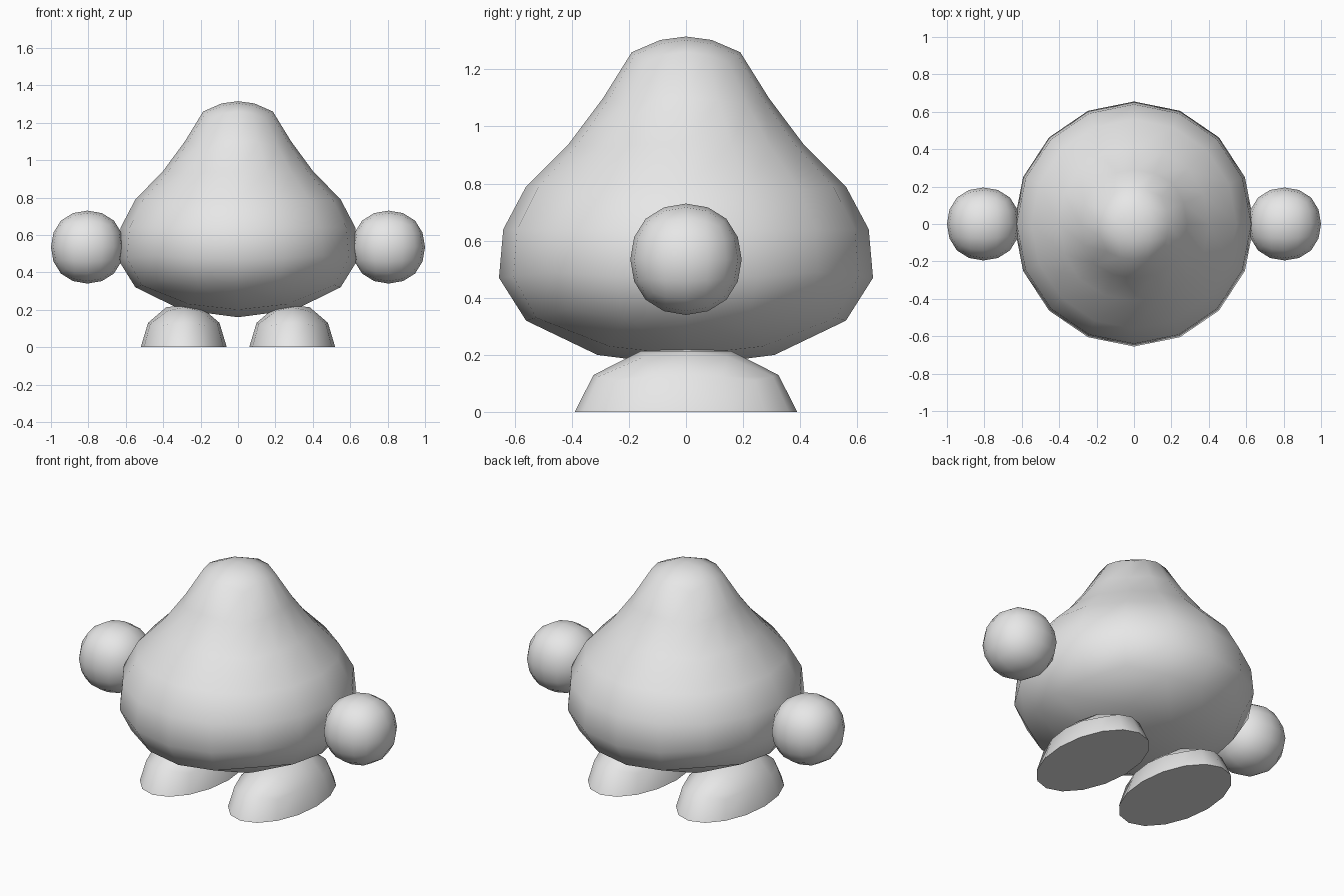
import bpy, bmesh, math

cube = bpy.data.objects.get("Cube")
if cube:
    bpy.data.objects.remove(cube, do_unlink=True)

grey = bpy.data.materials.new("light grey")
grey.use_nodes = True
grey.diffuse_color = (0.8, 0.8, 0.8, 1)
grey.node_tree.nodes["Principled BSDF"].inputs["Base Color"].default_value = (0.8, 0.8, 0.8, 1)

SEGMENTS = 16


def finish(obj, location=(0, 0, 0)):
    obj.location = location
    obj.data.materials.clear()
    obj.data.materials.append(grey)
    bpy.ops.object.select_all(action="DESELECT")
    obj.select_set(True)
    bpy.context.view_layer.objects.active = obj
    bpy.ops.object.shade_smooth_by_angle(angle=math.radians(70))


def add_ring(bm, count, side, corner, sx, sy):
    """Ring whose radius and height blend from side middles to box corners."""
    verts = []
    for i in range(count):
        a = 2 * math.pi * i / count
        t = math.sin(2 * a) ** 2
        t *= t  # corners stay local
        r = side[0] + (corner[0] - side[0]) * t
        z = side[1] + (corner[1] - side[1]) * t
        verts.append(bm.verts.new((r * sx * math.cos(a), r * sy * math.sin(a), z)))
    return verts


def add_cap(bm, outer, inner, tip_z):
    """Four by four quad cap, as on a rounded box."""
    tip = bm.verts.new((0, 0, tip_z))
    for q in range(4):
        j, i = 4 * q, 2 * q
        nxt = inner[(i + 2) % 8]
        bm.faces.new((outer[j], outer[j + 1], inner[i + 1], inner[i]))
        bm.faces.new((outer[j + 1], outer[j + 2], outer[j + 3], inner[i + 1]))
        bm.faces.new((outer[j + 3], outer[(j + 4) % SEGMENTS], nxt, inner[i + 1]))
        bm.faces.new((inner[i], inner[i + 1], nxt, tip))


def rounded_box(name, rings, top, bottom, sx=1, sy=1, location=(0, 0, 0)):
    """rings: (side, corner) pairs from the bottom up; caps: (side, corner, tip)."""
    bm = bmesh.new()
    loops = [add_ring(bm, SEGMENTS, s, c, sx, sy) for s, c in rings]
    for low, high in zip(loops, loops[1:]):
        for k in range(SEGMENTS):
            n = (k + 1) % SEGMENTS
            bm.faces.new((low[k], low[n], high[n], high[k]))
    for loop, cap in ((loops[0], bottom), (loops[-1], top)):
        if cap:
            add_cap(bm, loop, add_ring(bm, 8, cap[0], cap[1], sx, sy), cap[2])
        else:
            bm.faces.new(loop)
    bmesh.ops.recalc_face_normals(bm, faces=bm.faces[:])
    mesh = bpy.data.meshes.new(name)
    bm.to_mesh(mesh)
    bm.free()
    obj = bpy.data.objects.new(name, mesh)
    bpy.context.collection.objects.link(obj)
    finish(obj, location)


# Pear-shaped body
body_rings = [
    ((0.56, 0.32), (0.59, 0.36)),
    ((0.655, 0.47), (0.655, 0.49)),
    ((0.64, 0.64), (0.64, 0.64)),
    ((0.56, 0.79), (0.56, 0.78)),
    ((0.41, 0.94), (0.42, 0.925)),
    ((0.29, 1.10), (0.305, 1.075)),
    ((0.19, 1.26), (0.21, 1.225)),
]
rounded_box("body", body_rings,
            top=((0.09, 1.303), (0.12, 1.29), 1.315),
            bottom=((0.31, 0.20), (0.38, 0.23), 0.16), sx=0.98)

# Flat-soled dome feet and round hands, one pair on each side
foot_rings = [((1, 0), (1, 0)), ((0.83, 0.13), (0.88, 0.11))]
for side, x in (("left", 1), ("right", -1)):
    rounded_box(side + "_foot", foot_rings,
                top=((0.41, 0.213), (0.52, 0.195), 0.225), bottom=None,
                sx=0.23, sy=0.39, location=(0.29 * x, 0, 0))

    bpy.ops.mesh.primitive_cube_add(size=1)
    hand = bpy.context.object
    hand.name = side + "_hand"
    subsurf = hand.modifiers.new("round", "SUBSURF")
    subsurf.levels = subsurf.render_levels = 2
    bpy.ops.object.modifier_apply(modifier=subsurf.name)
    radius = max(v.co.x for v in hand.data.vertices)
    for v in hand.data.vertices:
        v.co *= 0.195 / radius
    finish(hand, (0.805 * x, 0, 0.535))
